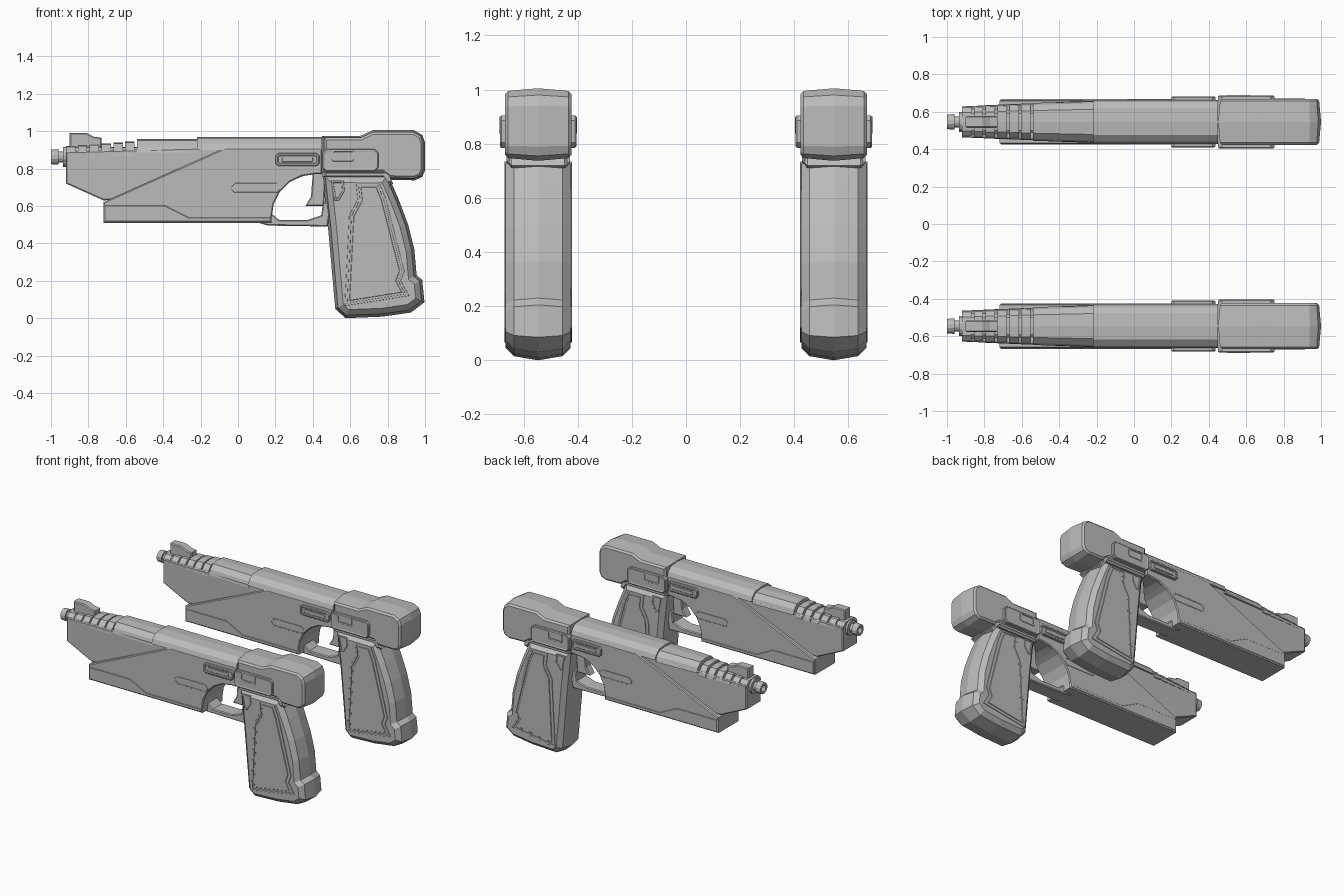
import bpy, bmesh, math
from mathutils import Vector

cube = bpy.data.objects.get("Cube")
if cube:
    bpy.data.objects.remove(cube)

grey = bpy.data.materials.new("gunmetal_grey")
grey.use_nodes = True
colour = (.5, .5, .5, 1)
grey.diffuse_color = colour
grey.node_tree.nodes["Principled BSDF"].inputs["Base Color"].default_value = colour

# Shared landmarks of one pistol
SPACING = .546
NOSE = -.92
RAIL_FRONT = -.72
SLEEVE_FRONT = -.54
SLIDE_FRONT = -.22
GUARD_FRONT = .18
REAR = .45
FLOOR = .51
SHOULDER = .91
HALF_WIDTH = .118


def finish(name, bm):
    """Store the mesh once and place it in both pistols."""
    bmesh.ops.recalc_face_normals(bm, faces=bm.faces)
    mesh = bpy.data.meshes.new(name)
    bm.to_mesh(mesh)
    bm.free()
    mesh.materials.append(grey)
    for side, y in (("front", -SPACING), ("back", SPACING)):
        ob = bpy.data.objects.new(f"{side}_{name}", mesh)
        ob.location.y = y
        bpy.context.collection.objects.link(ob)


def loft(name, rings):
    """Skin a list of equal closed rings and cap both ends."""
    bm = bmesh.new()
    loops = [[bm.verts.new(point) for point in ring] for ring in rings]
    count = len(loops[0])
    for near, far in zip(loops, loops[1:]):
        for i in range(count):
            j = (i + 1) % count
            bm.faces.new((near[i], near[j], far[j], far[i]))
    bm.faces.new(loops[0])
    bm.faces.new(loops[-1])
    finish(name, bm)


def inset(outline, distance):
    """Move every edge of a closed outline inward by the distance."""
    points = [Vector(p) for p in outline]
    following = points[1:] + points[:1]
    previous = points[-1:] + points[:-1]
    area = sum(p.x * q.y - q.x * p.y for p, q in zip(points, following))
    turn = math.copysign(1, area)
    result = []
    for before, point, after in zip(previous, points, following):
        a = (point - before).normalized()
        b = (after - point).normalized()
        normal_a = Vector((-a.y, a.x)) * turn
        normal_b = Vector((-b.y, b.x)) * turn
        spread = max(1 + normal_a.dot(normal_b), .4)
        result.append(point + (normal_a + normal_b) * distance / spread)
    return result


def shell(name, outline, layers, taper=lambda x: 1):
    """Skin a side outline through mirrored layers of (depth, inset)."""
    mirrored = [(-depth, d) for depth, d in reversed(layers)]
    loft(name, [[(p.x, depth * taper(p.x), p.y) for p in inset(outline, d)]
                for depth, d in mirrored + [(0, 0)] + layers])


def slab(name, outline, half, edge=.006, ridge=0, taper=lambda x: 1):
    """Solid with bevelled flanks and, if wanted, a ridge along the middle."""
    shell(name, outline, [(half - edge, ridge), (half, ridge + edge)], taper)


def panel(name, outline, base, height, rim, depth=.005):
    """Raised plate on both flanks with a sunken centre."""
    top = base + height
    lip = height / 4
    shell(name, outline, [(top - lip, 0), (top, lip), (top, rim),
                          (top - depth, rim + lip)])


def bar(name, start, end, width, top, bottom, start_scale=1):
    """Bar along x with a faintly peaked top and chamfered shoulders."""
    drop = (top - bottom) / 2
    half = [(0, top), (width * .6, top - drop / 6), (width * .9, top - drop),
            (width, bottom)]
    ring = half + [(-y, z) for y, z in reversed(half[1:])]
    loft(name, [[(x, y * scale, z) for y, z in ring]
                for x, scale in ((start, start_scale), (end, 1))])


def box(left, right, bottom, top, cut):
    """Rectangle outline with cut corners."""
    return [(left + cut, bottom), (right - cut, bottom),
            (right, bottom + cut), (right, top - cut),
            (right - cut, top), (left + cut, top),
            (left, top - cut), (left, bottom + cut)]


def arc(centre, radius, start, end, steps):
    """Points on a circular arc, angles in quarter turns."""
    angles = [math.pi / 2 * (start + (end - start) * i / steps)
              for i in range(steps + 1)]
    return [(centre[0] + radius * math.cos(a), centre[1] + radius * math.sin(a))
            for a in angles]


def lathe(name, profile, height, sides=12):
    """Turned part around the barrel axis from (x, radius) pairs."""
    angles = [math.tau * (i + .5) / sides for i in range(sides)]
    loft(name, [[(x, radius * math.cos(a), height + radius * math.sin(a))
                 for a in angles] for x, radius in profile])


def frame_taper(x):
    """Upper frame narrows toward the muzzle."""
    return min(1, .75 + (x - NOSE) * .4)


# Upper frame
slab("upper_frame",
     [(NOSE, .72), (NOSE, .89), (SLIDE_FRONT, SHOULDER), (REAR, SHOULDER),
      (REAR, .8), (.1, .66), (RAIL_FRONT, .63)], .11, taper=frame_taper)

# Lower frame with the curved front of the trigger opening
opening = arc((.41, .54), .23, 2, 1, 5)
slab("lower_frame",
     [(RAIL_FRONT, FLOOR), (RAIL_FRONT, .62), (-.07, SHOULDER), (REAR, SHOULDER),
      (REAR, .77)] + opening[::-1] + [(GUARD_FRONT, FLOOR)], HALF_WIDTH)

# Heavy strip below the frame
slab("under_rail",
     [(RAIL_FRONT, FLOOR), (RAIL_FRONT, .61), (-.39, .61), (-.26, .545),
      (GUARD_FRONT, .545), (GUARD_FRONT, FLOOR)], HALF_WIDTH + .003, edge=.01)

# Top slide and its forward sleeve
bar("slide", SLIDE_FRONT, REAR, HALF_WIDTH, top=.968, bottom=.9)
bar("slide_sleeve", SLEEVE_FRONT, SLIDE_FRONT, .112, top=.957, bottom=.885,
    start_scale=.9)

# Stepped cooling ribs, growing toward the rear
RIBS = 6
pitch = (SLEEVE_FRONT - NOSE) / RIBS
for i in range(RIBS):
    start = NOSE + pitch * i
    bar(f"cooling_rib_{i + 1}", start, start + pitch * .8,
        width=.083 + .003 * i, top=.92 + .005 * i, bottom=.87)
bar("rib_core", NOSE + .02, SLEEVE_FRONT, .075, top=.915, bottom=.87)

# Front sight
slab("front_sight",
     [(-.9, .9), (-.9, .99), (-.81, .99), (-.77, .97), (-.73, .965), (-.73, .9)],
     .032)

# Muzzle with a hollow tip
lathe("muzzle", [(-.9, .055), (-.935, .055), (-.935, .03), (-.96, .03),
                 (-.96, .043), (-1, .04), (-1, .022), (-.95, .022)], height=.862)

# Rear housing
slab("rear_housing",
     [(REAR, .77), (REAR, .975), (.655, .975), (.72, 1.005), (.94, 1.005),
      (.985, .98), (1, .94), (1, .79), (.985, .755), (.945, .737),
      (.81, .74), (.77, .77)], .123, edge=.012, ridge=.01)

# Grip with bowed, ridged back, bevelled flanks and flared heel
STEPS = 4
back = [(.8 + .155 * math.sin(math.pi / 2 * i / STEPS), .77 - .54 * i / STEPS)
        for i in range(STEPS + 1)]
slab("grip",
     [(REAR, .77)] + back +
     [(.985, .205), (.997, .085), (.925, .03), (.77, .008), (.575, 0),
      (.52, .05), (.48, .5)], .12, edge=.03, ridge=.015)
slab("grip_collar",
     [(REAR, .755), (REAR, .78), (.79, .78), (.83, .72), (.81, .71), (.79, .755)],
     HALF_WIDTH, edge=.02)

# Grip side panels
grip_panel = [(.63, .725), (.755, .725), (.79, .64), (.89, .25), (.87, .2),
              (.915, .12), (.57, .065), (.595, .55), (.64, .635)]
panel("grip_panel", grip_panel, .12, height=.004, rim=.012)
slab("grip_panel_core", inset(grip_panel, .024), .124, edge=.002)
panel("grip_button", [(.495, .735), (.565, .735), (.57, .68), (.54, .63),
                      (.515, .63)], .117, height=.007, rim=.01)

# Trigger and guard
slab("trigger", [(.4, .78), (.47, .78), (.46, .6), (.36, .6), (.39, .65)], .032)
slab("trigger_guard",
     [(.11, FLOOR), (.16, .495), (.48, .49), (.5, .62), (.455, .62), (.445, .55),
      (.37, .525), (.22, .525), (GUARD_FRONT, .56)], .055)

# Raised flank plates
panel("rear_plate", box(REAR, .75, .785, .905, cut=.02), .123,
      height=.018, rim=.01, depth=.002)
panel("rear_plate_window", box(.5, .62, .838, .9, cut=.01), .139,
      height=.004, rim=.01)
panel("slot_plate", box(.2, .435, .813, .883, cut=.015), HALF_WIDTH,
      height=.018, rim=.012)
slab("slot_bar", box(.235, .4, .835, .86, cut=.005), .136, edge=.002)
panel("oval_slot", box(-.035, .225, .668, .722, cut=.02), HALF_WIDTH,
      height=.003, rim=.005, depth=.002)
